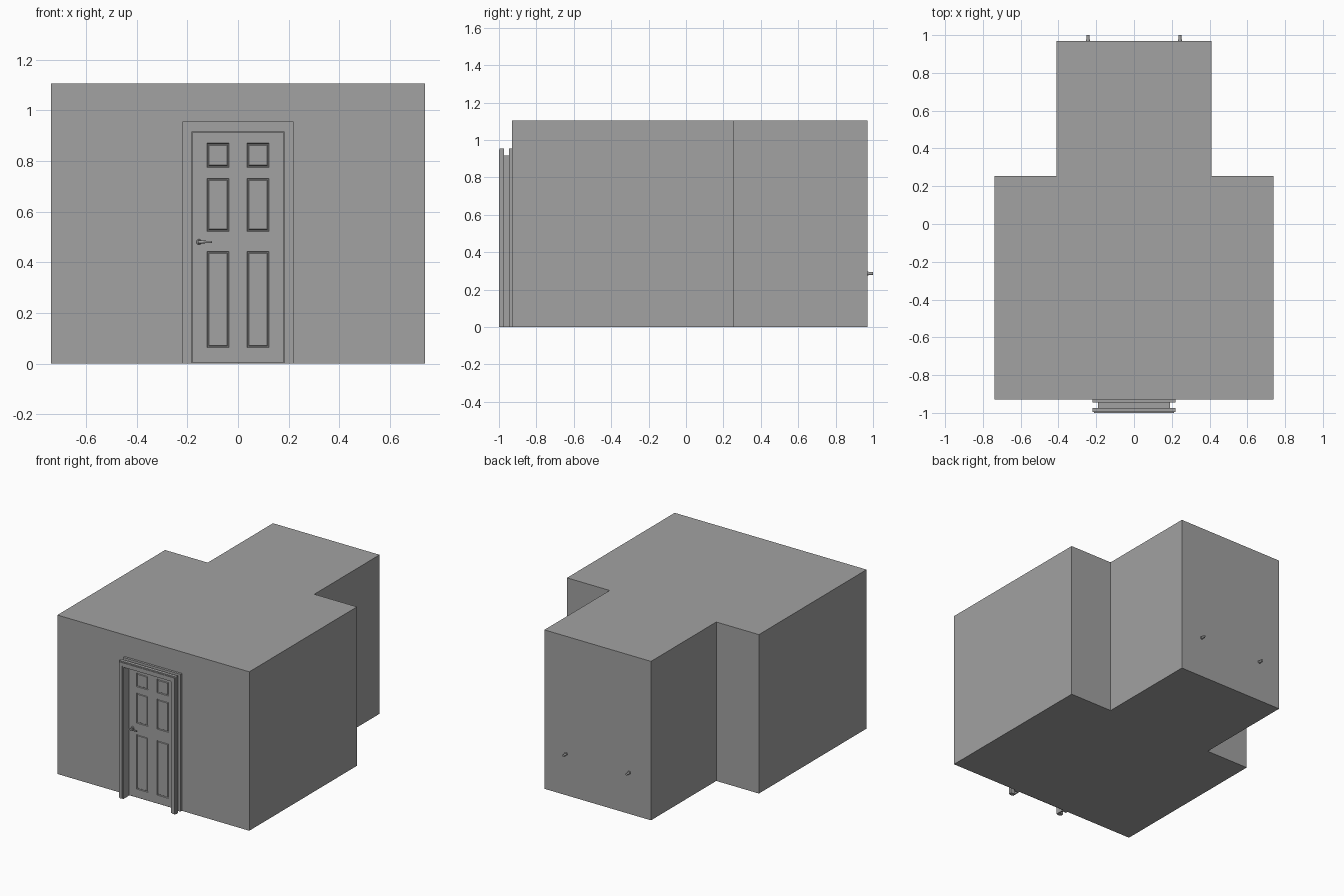
import bpy
import bmesh
import math
from mathutils import Matrix, Vector

if "Cube" in bpy.data.objects:
    bpy.data.objects.remove(bpy.data.objects["Cube"], do_unlink=True)

grey = bpy.data.materials.new("plain grey")
grey.use_nodes = True
grey.diffuse_color = (0.36, 0.36, 0.36, 1)
grey.node_tree.nodes["Principled BSDF"].inputs["Base Color"].default_value = (0.36, 0.36, 0.36, 1)


def finish(name, bm, recalc=True):
    if recalc:
        bmesh.ops.recalc_face_normals(bm, faces=bm.faces[:])
    mesh = bpy.data.meshes.new(name)
    bm.to_mesh(mesh)
    bm.free()
    mesh.materials.append(grey)
    obj = bpy.data.objects.new(name, mesh)
    bpy.context.collection.objects.link(obj)
    return obj


def prism(name, points, offset):
    """Closed outline swept along an offset vector."""
    bm = bmesh.new()
    face = bm.faces.new([bm.verts.new(p) for p in points])
    swept = bmesh.ops.extrude_face_region(bm, geom=[face], use_keep_orig=True)
    verts = [g for g in swept["geom"] if isinstance(g, bmesh.types.BMVert)]
    bmesh.ops.translate(bm, vec=Vector(offset), verts=verts)
    return finish(name, bm)


def door_surround(name, outer, top, inner, inner_top, front, back):
    """Three-sided frame, open at the floor."""
    half = [(outer, 0), (outer, top), (-outer, top), (-outer, 0),
            (-inner, 0), (-inner, inner_top), (inner, inner_top), (inner, 0)]
    return prism(name, [(x, front, z) for x, z in half], (0, back - front, 0))


def rod(name, start, end, r1, r2, sides=16):
    start, end = Vector(start), Vector(end)
    axis = end - start
    turn = axis.to_track_quat('Z', 'Y').to_matrix().to_4x4()
    bm = bmesh.new()
    bmesh.ops.create_cone(bm, cap_ends=True, segments=sides, radius1=r1, radius2=r2,
                          depth=axis.length,
                          matrix=Matrix.Translation((start + end) / 2) @ turn)
    obj = finish(name, bm)
    for poly in obj.data.polygons:
        poly.use_smooth = len(poly.vertices) == 4
    return obj


# Room: wide front part with a narrower rear part
WALL = -0.93
half_plan = [(0.738, WALL), (0.738, 0.253), (0.41, 0.253), (0.41, 0.97)]
plan = half_plan + [(-x, y) for x, y in reversed(half_plan)]
prism("room", [(x, y, 0) for x, y in plan], (0, 0, 1.105))

# Door frame: casings on both sides of a slimmer jamb
door_surround("rear_casing", 0.219, 0.955, 0.184, 0.918, -0.946, WALL)
door_surround("jamb", 0.19, 0.918, 0.183, 0.914, -0.973, -0.946)
door_surround("front_casing", 0.219, 0.955, 0.183, 0.915, -0.996, -0.973)
door_surround("casing_raised_face", 0.213, 0.947, 0.191, 0.923, -1.0, -0.996)

# Door leaf with six moulded panels
FACE = -0.938
xs = [-0.182, -0.1225, -0.0355, 0.0355, 0.1225, 0.182]
zs = [0.005, 0.063, 0.443, 0.522, 0.731, 0.775, 0.870, 0.913]
bm = bmesh.new()
grid = [[bm.verts.new((x, FACE, z)) for z in zs] for x in xs]
panels = []
for i in range(len(xs) - 1):
    for j in range(len(zs) - 1):
        face = bm.faces.new((grid[i][j], grid[i + 1][j], grid[i + 1][j + 1], grid[i][j + 1]))
        if i % 2 and j % 2:
            panels.append(face)
bm.normal_update()
rim = [e for e in bm.edges if e.is_boundary]
sides = bmesh.ops.extrude_edge_only(bm, edges=rim)
bmesh.ops.translate(bm, vec=(0, WALL - FACE, 0),
                    verts=[g for g in sides["geom"] if isinstance(g, bmesh.types.BMVert)])
bm.normal_update()
for depth in (-0.005, 0.0, 0.004):
    bmesh.ops.inset_individual(bm, faces=panels, thickness=0.004, depth=depth)
    bm.normal_update()
finish("door_leaf", bm, recalc=False)

# Lever handle
hx, hz = -0.154, 0.48
rod("handle_rosette", (hx, FACE, hz), (hx, FACE - 0.006, hz), 0.011, 0.009)
rod("handle_neck", (hx, FACE - 0.004, hz), (hx, FACE - 0.03, hz), 0.005, 0.005)
rod("handle_lever", (hx - 0.004, FACE - 0.027, hz), (-0.102, FACE - 0.027, hz), 0.006, 0.004)

# Short pipe stubs on the back wall
for side, x in (("left", 0.243), ("right", -0.243)):
    rod(side + "_pipe_collar", (x, 0.968, 0.287), (x, 0.977, 0.287), 0.011, 0.011)
    rod(side + "_pipe_stub", (x, 0.97, 0.286), (x, 1.0, 0.286), 0.008, 0.008)
